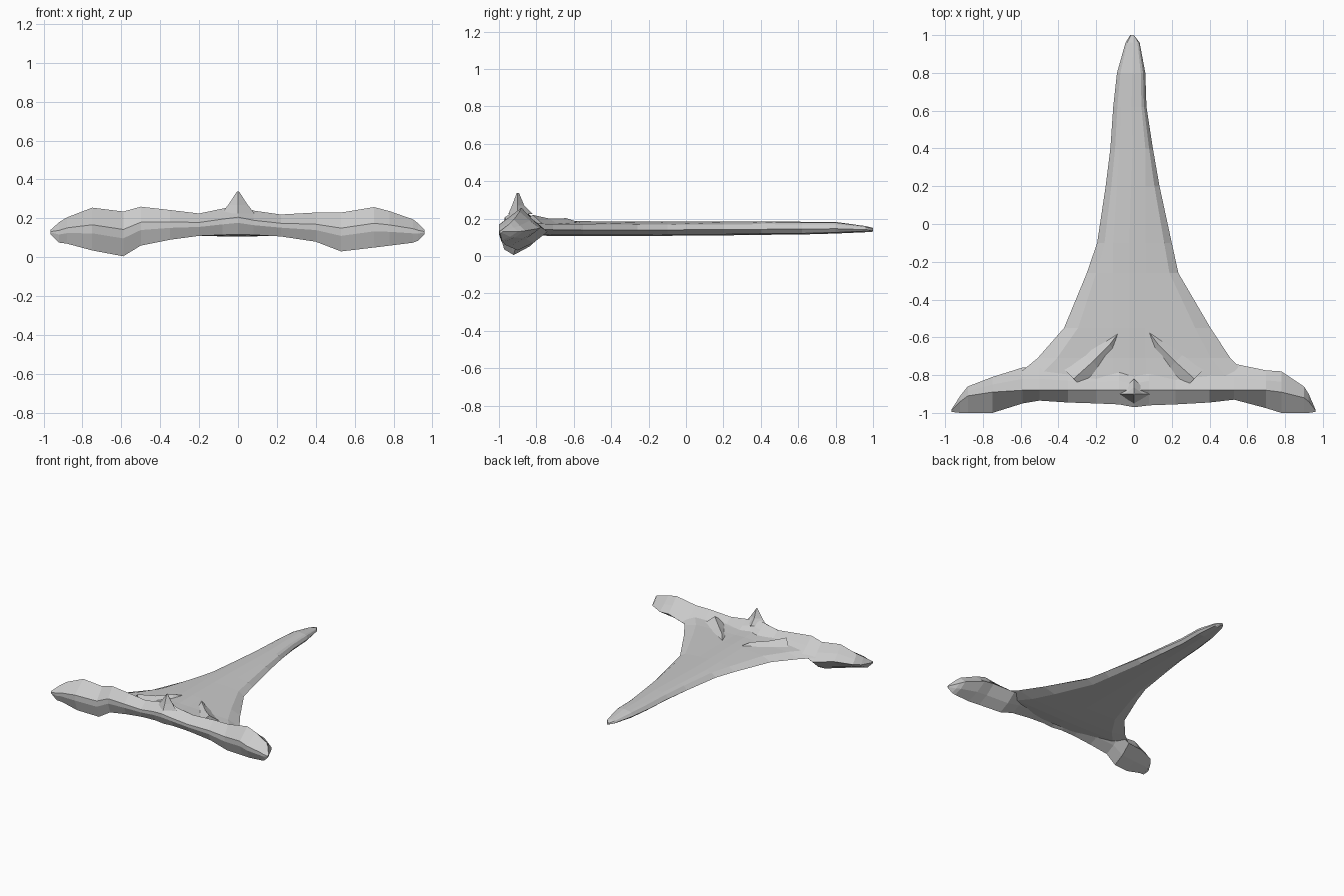
import bpy, bmesh


def loft(name, rings):
    """Skin a row of equal-sized point rings and cap both ends."""
    bm = bmesh.new()
    rows = [[bm.verts.new(p) for p in r] for r in rings]
    n = len(rows[0])
    for a, b in zip(rows, rows[1:]):
        for i in range(n):
            j = (i + 1) % n
            bm.faces.new((a[i], a[j], b[j], b[i]))
    bm.faces.new(rows[0])
    bm.faces.new(rows[-1])
    bmesh.ops.remove_doubles(bm, verts=bm.verts, dist=0.0005)
    bmesh.ops.recalc_face_normals(bm, faces=bm.faces)
    me = bpy.data.meshes.new(name)
    bm.to_mesh(me)
    bm.free()
    ob = bpy.data.objects.new(name, me)
    bpy.context.collection.objects.link(ob)
    return ob


# Long tapering hull: y, left edge, right edge, top z, bottom z
hull = [
    (1.00, -0.02, 0.00, 0.15, 0.13),
    (0.96, -0.045, 0.03, 0.16, 0.127),
    (0.80, -0.09, 0.06, 0.182, 0.12),
    (0.62, -0.11, 0.066, 0.183, 0.115),
    (0.40, -0.125, 0.10, 0.184, 0.113),
    (0.20, -0.15, 0.135, 0.184, 0.11),
    (-0.10, -0.195, 0.20, 0.184, 0.108),
    (-0.26, -0.25, 0.235, 0.184, 0.107),
    (-0.55, -0.37, 0.405, 0.186, 0.106),
    (-0.71, -0.51, 0.51, 0.186, 0.107),
    (-0.80, -0.62, 0.60, 0.19, 0.11),
    (-0.90, -0.62, 0.60, 0.20, 0.12),
]


def hull_ring(y, l, r, t, b):
    m = b + (t - b) * 0.42
    rl, rr = max(l * 0.6, -0.11), min(r * 0.6, 0.06)   # raised spine
    s = b + (t - b) * 0.8
    return [(l, y, m), (l * 0.8, y, s), (rl, y, t - 0.004), ((rl + rr) / 2, y, t),
            (rr, y, t - 0.004), (r * 0.8, y, s), (r, y, m),
            (r * 0.75, y, b + 0.006), (0, y, b), (l * 0.75, y, b + 0.006)]


loft("hull", [hull_ring(*h) for h in hull])

# Rear cross wing and end pods: x, front y, crest y, back y, top z, bottom z
left = [
    (-0.965, -0.98, -0.985, -0.995, 0.14, 0.12),
    (-0.92, -0.91, -0.94, -1.00, 0.18, 0.075),
    (-0.88, -0.86, -0.91, -1.00, 0.205, 0.07),
    (-0.75, -0.81, -0.89, -1.00, 0.255, 0.035),
    (-0.59, -0.76, -0.88, -0.95, 0.235, 0.005),
    (-0.50, -0.76, -0.88, -0.935, 0.26, 0.06),
    (-0.35, -0.78, -0.88, -0.945, 0.243, 0.09),
    (-0.20, -0.79, -0.88, -0.95, 0.225, 0.11),
    (-0.08, -0.78, -0.88, -0.955, 0.25, 0.115),
]
middle = [(0.0, -0.81, -0.88, -0.97, 0.265, 0.118)]
right = [
    (0.08, -0.78, -0.88, -0.96, 0.24, 0.115),
    (0.22, -0.79, -0.88, -0.955, 0.22, 0.107),
    (0.40, -0.77, -0.88, -0.945, 0.23, 0.08),
    (0.53, -0.74, -0.88, -0.93, 0.23, 0.03),
    (0.70, -0.775, -0.88, -0.975, 0.258, 0.05),
    (0.78, -0.78, -0.89, -1.00, 0.237, 0.06),
    (0.90, -0.86, -0.92, -1.00, 0.195, 0.075),
    (0.925, -0.90, -0.94, -1.00, 0.175, 0.085),
    (0.96, -0.98, -0.985, -0.995, 0.14, 0.12),
]


def wing_ring(x, f, c, b, t, lo):
    h = t - lo
    return [(x, f, lo + h * 0.5), (x, (f + c) / 2, lo + h * 0.73), (x, c, t),
            (x, b, lo + h * 0.6), (x, b, lo + h * 0.4),
            (x, b + (f - b) * 0.15, lo),
            (x, b + (f - b) * 0.6, lo + h * 0.2)]


loft("rear_wing", [wing_ring(*w) for w in left + middle + right])

# Pointed fin over the centre, fairing down into the spine
fin = [(0.225, 0.085, -0.82, -0.95), (0.27, 0.05, -0.865, -0.93),
       (0.338, 0.005, -0.893, -0.905)]
loft("centre_fin", [[(-w, -0.9, z), (0, b, z), (w, -0.9, z), (0, f, z)]
                    for z, w, f, b in fin])

# Low shoulder ridges where the hull flares into the wing
for side, name in ((-1, "left_shoulder"), (1, "right_shoulder")):
    path = [(0.07, -0.56, 0.01, 0.176), (0.13, -0.64, 0.03, 0.202),
            (0.22, -0.73, 0.05, 0.20), (0.32, -0.82, 0.06, 0.22)]
    loft(name, [[(side * (x - w), y - w, 0.165), (side * x, y, z),
                 (side * (x + w), y + w, 0.165)] for x, y, w, z in path])
